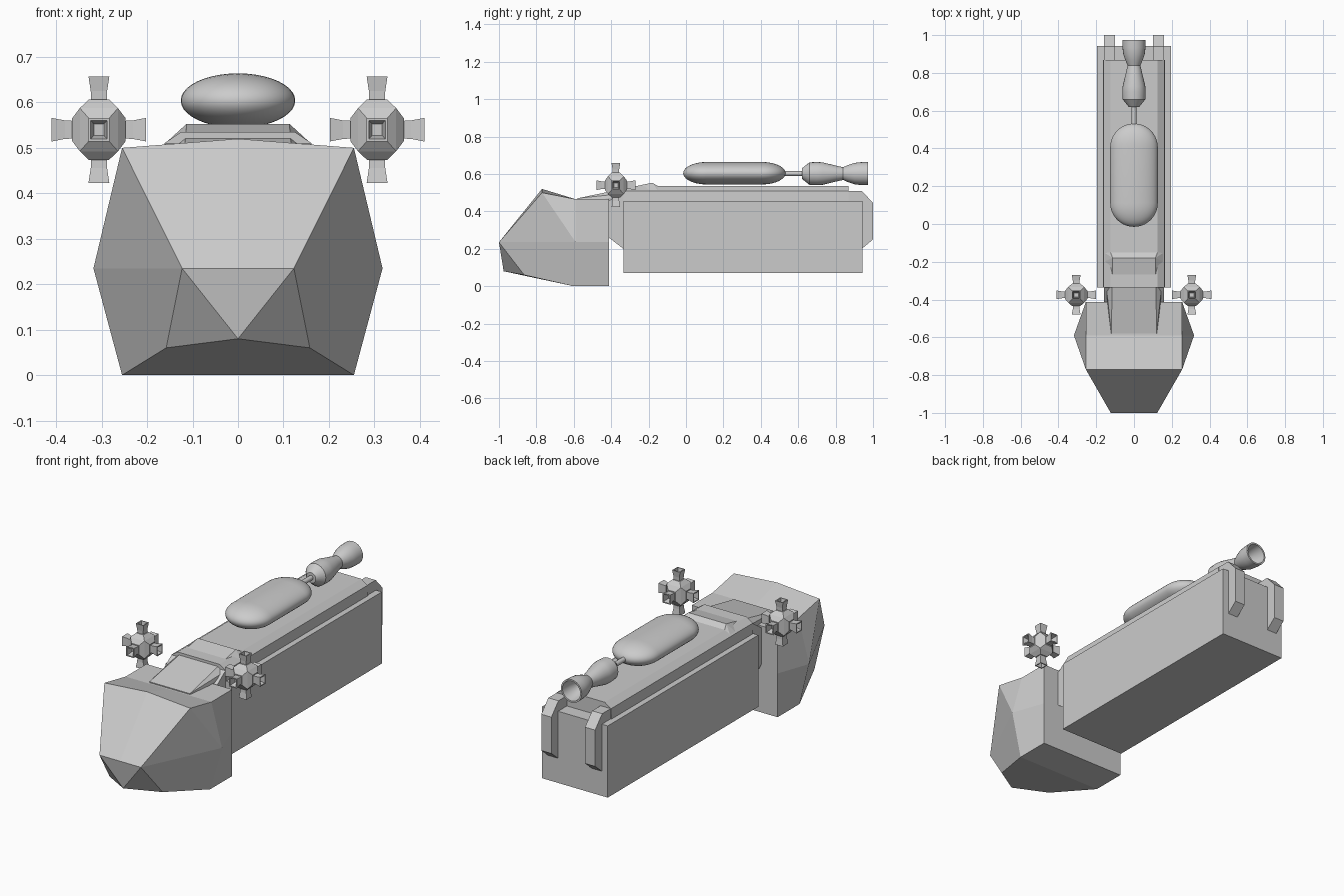
import bpy, bmesh
from math import sin, cos, pi
from mathutils import Vector, Matrix
from itertools import product

if "Cube" in bpy.data.objects:
    bpy.data.objects.remove(bpy.data.objects["Cube"])


def finish(bm, name, smooth=False):
    bmesh.ops.remove_doubles(bm, verts=bm.verts[:], dist=1e-5)
    bmesh.ops.recalc_face_normals(bm, faces=bm.faces[:])
    me = bpy.data.meshes.new(name)
    bm.to_mesh(me)
    bm.free()
    ob = bpy.data.objects.new(name, me)
    bpy.context.collection.objects.link(ob)
    if smooth:
        bpy.ops.object.select_all(action='DESELECT')
        ob.select_set(True)
        bpy.context.view_layer.objects.active = ob
        bpy.ops.object.shade_smooth_by_angle(angle=0.6)
    return ob


def box(name, x, y0, y1, z0, z1):
    bm = bmesh.new()
    bmesh.ops.create_cube(bm, size=1)
    for v in bm.verts:
        v.co = (v.co.x * 2 * x, y0 + (v.co.y + .5) * (y1 - y0), z0 + (v.co.z + .5) * (z1 - z0))
    return finish(bm, name)


def prism(name, profile, x0, x1):
    """Side (y, z) profile extruded along x."""
    bm = bmesh.new()
    f = bm.faces.new([bm.verts.new((x0, y, z)) for y, z in profile])
    r = bmesh.ops.extrude_face_region(bm, geom=[f])
    for v in r['geom']:
        if isinstance(v, bmesh.types.BMVert):
            v.co.x = x1
    return finish(bm, name)


def lathe(name, profile, z, squash=1, seg=32):
    """(radius, y) profile turned about the y direction at height z."""
    bm = bmesh.new()
    rings = [[bm.verts.new((r * cos(2 * pi * i / seg), y, z + squash * r * sin(2 * pi * i / seg)))
              for i in range(seg)] for r, y in profile]
    for a, b in zip(rings, rings[1:]):
        for i in range(seg):
            j = (i + 1) % seg
            bm.faces.new((a[i], a[j], b[j], b[i]))
    return finish(bm, name, True)


# Faceted nose section: right half, mirrored
half = {'ridge': (0, -.77, .52), 'brow': (.255, -.77, .50), 'nose': (.123, -1, .235),
        'nose0': (0, -1, .235), 'chin': (0, -.975, .08), 'jaw': (.158, -.865, .06),
        'belly': (.255, -.6, 0), 'belly0': (0, -.6, 0), 'cheek': (.318, -.59, .235),
        'top': (.255, -.59, .465), 'top0': (0, -.59, .465), 'bt': (.255, -.413, .465),
        'bt0': (0, -.413, .465), 'bm': (.255, -.413, .235), 'bb': (.255, -.413, 0),
        'bb0': (0, -.413, 0)}
faces = ['ridge brow nose nose0', 'nose0 nose chin', 'nose jaw chin', 'nose cheek belly jaw',
         'brow cheek nose', 'chin jaw belly belly0', 'brow top cheek', 'ridge top0 top brow',
         'top0 bt0 bt top', 'top bt bm cheek', 'cheek bm bb belly', 'belly bb bb0 belly0',
         'bt0 bb0 bb bm bt']
bm = bmesh.new()
for s in (1, -1):
    vs = {k: bm.verts.new((s * x, y, z)) for k, (x, y, z) in half.items()}
    for f in faces:
        bm.faces.new([vs[k] for k in f.split()])
finish(bm, 'nose_section')

# Long cargo hull
box('hull_box', .195, -.335, .943, .07, .455)

# Two clamp rails hooked over both hull ends
rail = [(-.335, .2), (-.413, .26), (-.413, .455), (-.335, .51), (.94, .51), (1, .445),
        (1, .25), (.94, .2)]
for s, side in ((1, 'right'), (-1, 'left')):
    prism('clamp_rail_' + side, rail, s * .1, s * .16)

# Top deck with sloped sides
deck = box('top_deck', .165, -.335, .868, .45, .535)
for v in deck.data.vertices:
    if v.co.z > .5:
        v.co.x *= .125 / .165
bm = bmesh.new()
bm.from_mesh(deck.data)
bmesh.ops.bisect_plane(bm, geom=bm.verts[:] + bm.edges[:] + bm.faces[:],
                       plane_co=(0, 0, .51), plane_no=(0, 0, 1))
for v in bm.verts:
    if abs(v.co.z - .51) < 1e-4:
        v.co.x = .162 if v.co.x > 0 else -.162
bm.to_mesh(deck.data)
bm.free()

# Sloping neck fairing between nose and deck
bm = bmesh.new()
pts = [(.12, -.58, .47), (.125, -.58, .44), (.113, -.18, .553), (.125, -.15, .535),
       (.16, -.2, .51), (.16, -.15, .51), (.14, -.335, .44), (.14, -.15, .44)]
for s in (1, -1):
    for x, y, z in pts:
        bm.verts.new((s * x, y, z))
r = bmesh.ops.convex_hull(bm, input=bm.verts[:])
bmesh.ops.dissolve_limit(bm, angle_limit=.02, verts=bm.verts[:], edges=bm.edges[:])
finish(bm, 'neck_fairing')

# Flattened fuel tank
R, y0, y1 = .126, -.015, .532
arc = [i * pi / 20 for i in range(11)]
tank = [(R * sin(a), y0 + R - R * cos(a)) for a in arc]
tank += [(R * cos(a), y1 - R + R * sin(a)) for a in arc]
lathe('fuel_tank', tank, .604, .476, 40)

# Feed pipe and engine with hollow bell
lathe('feed_pipe', [(0, .5), (.013, .5), (.013, .66), (0, .66)], .602, 1, 16)
engine = [(0, .62), (.028, .62), (.06, .66), (.062, .70), (.06, .73), (.043, .80), (.034, .84),
          (.045, .865), (.057, .90), (.061, .935), (.062, .973), (.053, .973), (.047, .92),
          (.03, .87), (0, .86)]
lathe('rear_engine', engine, .602, 1, 24)

# Manoeuvring thruster clusters: faceted core with six flared square nozzles
for s, side in ((1, 'right'), (-1, 'left')):
    bm = bmesh.new()
    for a in product((-1, 1), repeat=3):
        bm.verts.new(Vector(a) * .042)
        for k in range(3):
            p = Vector(a) * .022
            p[k] = a[k] * .059
            bm.verts.new(p)
    bmesh.ops.convex_hull(bm, input=bm.verts[:])
    bmesh.ops.dissolve_limit(bm, angle_limit=.02, verts=bm.verts[:], edges=bm.edges[:])
    for axis in range(3):
        for d in (-1, 1):
            direction = Vector((0, 0, 0))
            direction[axis] = d
            turn = direction.to_track_quat('Z', 'Y').to_matrix().to_4x4()
            loops = []
            for w, h in ((.017, .05), (.018, .075), (.023, .104), (.018, .104), (.011, .07)):
                loops.append([bm.verts.new(turn @ Vector((w * i, w * j, h)))
                              for i, j in ((1, 1), (-1, 1), (-1, -1), (1, -1))])
            for p, q in zip(loops, loops[1:]):
                for i in range(4):
                    bm.faces.new((p[i], p[i - 1], q[i - 1], q[i]))
            bm.faces.new(loops[-1])
            bm.faces.new(loops[0])
    bmesh.ops.transform(bm, verts=bm.verts[:], matrix=Matrix.Translation((s * .306, -.375, .54))
                        @ Matrix.Diagonal((1, 1, 1.13, 1)))
    finish(bm, 'thruster_cluster_' + side)
